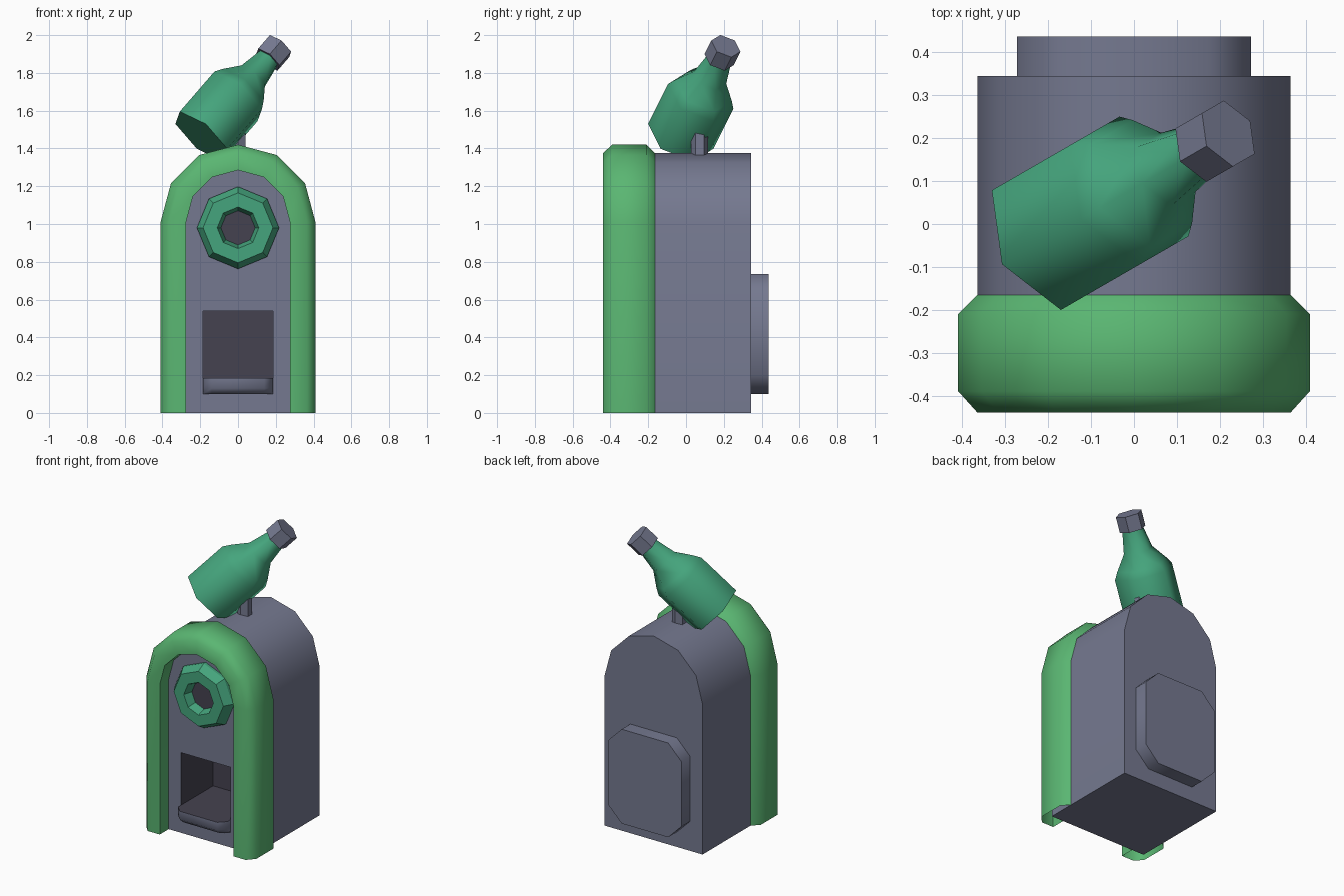
import bpy, bmesh, math
from mathutils import Vector

if "Cube" in bpy.data.objects:
    bpy.data.objects.remove(bpy.data.objects["Cube"])


def material(name, hexcol):
    def lin(c):
        return c / 12.92 if c <= 0.04045 else ((c + 0.055) / 1.055) ** 2.4
    m = bpy.data.materials.new(name)
    m.diffuse_color = [lin(int(hexcol[i:i + 2], 16) / 255) for i in (0, 2, 4)] + [1]
    m.use_nodes = True
    m.node_tree.nodes["Principled BSDF"].inputs["Base Color"].default_value = m.diffuse_color
    return m


GREEN = material("leaf_green", "5AB672")
TEAL = material("bottle_green", "45A57D")
GREY = material("slate_grey", "757990")
DARK = material("dark_grey", "454250")


def loft(name, loops, mats, cap=(True, True), closed=True, smooth=None):
    """Skin a list of equal-length point loops."""
    bm = bmesh.new()
    rows = [[bm.verts.new(p) for p in loop] for loop in loops]
    n = len(rows[0])
    for a, b in zip(rows, rows[1:]):
        for i in range(n if closed else n - 1):
            j = (i + 1) % n
            bm.faces.new((a[i], a[j], b[j], b[i]))
    if cap[0]:
        bm.faces.new(rows[0])
    if cap[1]:
        bm.faces.new(rows[-1])
    bmesh.ops.recalc_face_normals(bm, faces=bm.faces)
    me = bpy.data.meshes.new(name)
    bm.to_mesh(me)
    bm.free()
    for m in mats:
        me.materials.append(m)
    ob = bpy.data.objects.new(name, me)
    bpy.context.collection.objects.link(ob)
    if smooth:
        shade(ob, smooth)
    return ob


def shade(ob, angle):
    bpy.ops.object.select_all(action='DESELECT')
    ob.select_set(True)
    bpy.context.view_layer.objects.active = ob
    bpy.ops.object.shade_smooth_by_angle(angle=math.radians(angle))


def arch(r, y):
    """Round-topped doorway outline with six segments in the arc."""
    arc = [(r * math.cos(math.pi * k / 6), y, 1.01 + r * math.sin(math.pi * k / 6)) for k in range(7)]
    return [(r, y, 0)] + arc + [(-r, y, 0)]


def lathe(name, profile, sides, phase, centre, e1, e2, axis, mats, cap=(True, True), smooth=None):
    """Turn (distance, radius) pairs about an axis."""
    c, e1, e2, axis = map(Vector, (centre, e1, e2, axis))
    loops = []
    for t, r in profile:
        angles = [math.radians(phase) + math.tau * k / sides for k in range(sides)]
        loops.append([c + axis * t + (e1 * math.cos(a) + e2 * math.sin(a)) * r for a in angles])
    return loft(name, loops, mats, cap, True, smooth)


# arched cabinet with a dark delivery recess cut into the front
body = loft("cabinet", [arch(0.365, -0.345), arch(0.365, 0.345)], [GREY, DARK])
rect = [(-0.185, 0.1), (0.185, 0.1), (0.185, 0.54), (-0.185, 0.54)]
cutter = loft("recess_cutter", [[(x, y, z) for x, z in rect] for y in (-0.5, 0.0)], [DARK])
cutter.hide_render = True
mod = body.modifiers.new("recess", 'BOOLEAN')
mod.object = cutter
mod.operation = 'DIFFERENCE'
mod.solver = 'EXACT'
bpy.context.view_layer.objects.active = body
bpy.ops.object.modifier_apply(modifier=mod.name)
bpy.data.objects.remove(cutter)
for f in body.data.polygons:
    c = f.center
    inside = abs(c.x) < 0.19 and -0.34 < c.y < 0.01 and 0.09 < c.z < 0.55
    f.material_index = 1 if inside else 0
shade(body, 35)

# green arched trim, open at the feet
section = [(0.275, -0.34), (0.275, -0.44), (0.365, -0.44), (0.41, -0.39), (0.41, -0.21), (0.365, -0.165)]
loft("arch_trim", [arch(r, y) for r, y in section], [GREEN], (False, False), False, 50)

# delivery tray with a dark top
def tray_loop(z, inset):
    x, f, c = 0.184, -0.42 + inset, 0.045
    return [(-x, -0.002, z), (-x, f + c, z), (-x + c, f, z), (x - c, f, z), (x, f + c, z), (x, -0.002, z)]


tray = loft("delivery_tray", [tray_loop(0.101, 0.03), tray_loop(0.13, 0), tray_loop(0.185, 0)],
            [GREY, DARK], smooth=50)
for f in tray.data.polygons:
    f.material_index = 1 if f.normal.z > 0.9 else 0

# eight-sided ring on the front with a dark hole
RING = dict(sides=8, phase=0, centre=(0, 0, 0.98), e1=(1, 0, 0), e2=(0, 0, 1), axis=(0, -1, 0))
lathe("front_ring", [(0.34, 0.2175), (0.365, 0.2175), (0.42, 0.185), (0.42, 0.11), (0.36, 0.09)],
      mats=[TEAL], cap=(False, False), **RING)
lathe("ring_hole", [(0.355, 0.095), (0.362, 0.095)], mats=[DARK], **RING)

# back panel with clipped corners
x, c, lo, hi = 0.273, 0.1, 0.1, 0.735
outline = [(x, lo + c), (x, hi - c), (x - c, hi), (c - x, hi), (-x, hi - c), (-x, lo + c), (c - x, lo), (x - c, lo)]
loft("back_panel", [[(px, y, pz) for px, pz in outline] for y in (0.34, 0.437)], [GREY], smooth=50)

# post holding the bottle
lathe("bottle_post", [(1.36, 0.045), (1.49, 0.045)], 6, 30, (0, 0.072, 0), (1, 0, 0), (0, 1, 0), (0, 0, 1), [GREY])

# tilted six-sided bottle and its cap
az, el = math.radians(30), math.radians(45)
flat = Vector((math.cos(az), math.sin(az), 0))
up = Vector((0, 0, 1))
TILT = dict(sides=6, phase=30, centre=(-0.194, -0.028, 1.464),
            e1=(math.sin(az), -math.cos(az), 0),
            e2=up * math.cos(el) - flat * math.sin(el),
            axis=flat * math.cos(el) + up * math.sin(el))
lathe("bottle", [(0, 0.186), (0.30, 0.186), (0.345, 0.16), (0.44, 0.092), (0.59, 0.064)],
      mats=[TEAL], smooth=65, **TILT)
lathe("bottle_cap", [(0.575, 0.083), (0.676, 0.083)], mats=[GREY], **TILT)
